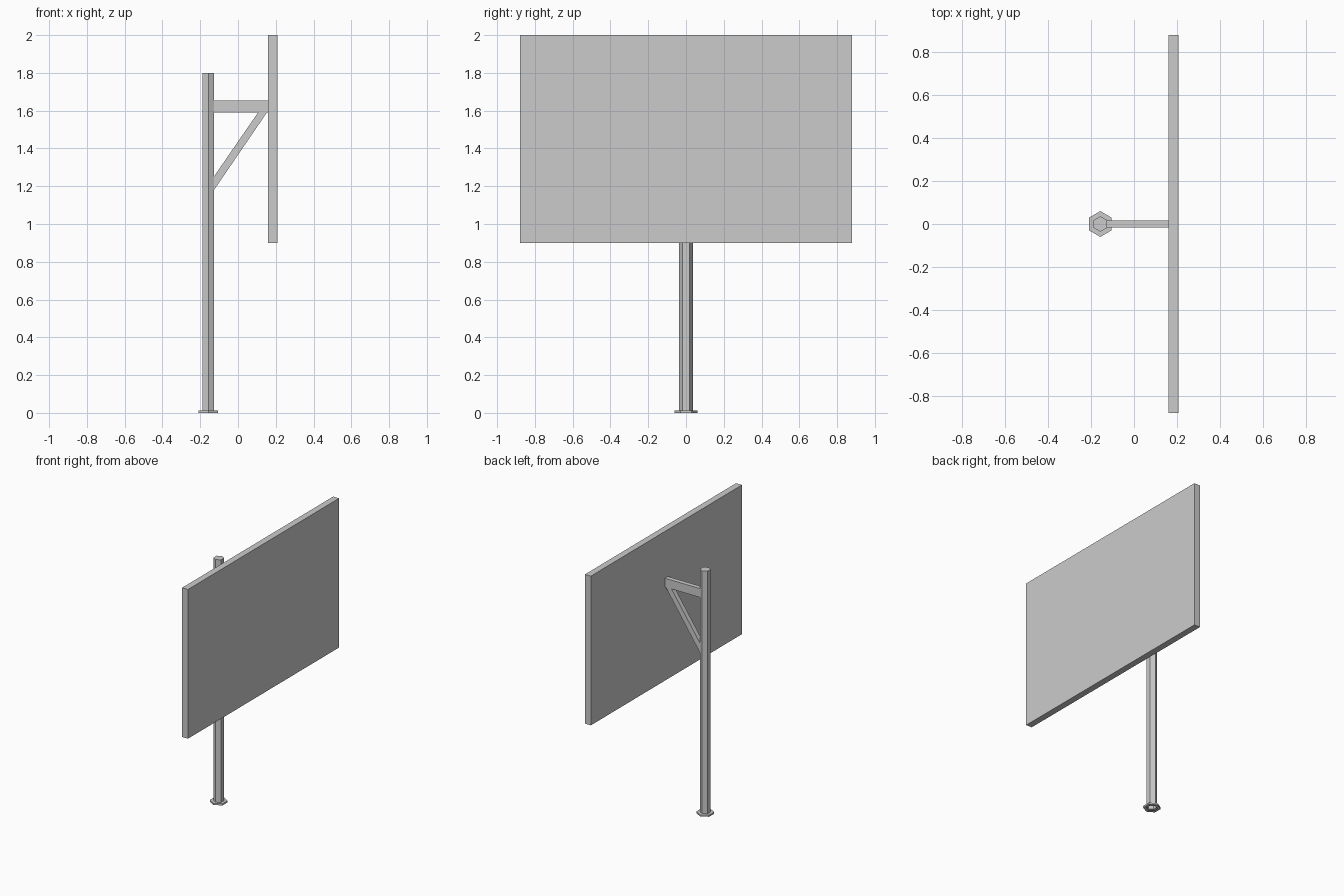
import bpy, bmesh, math

if "Cube" in bpy.data.objects:
    bpy.data.objects.remove(bpy.data.objects["Cube"])

POLE_X = -0.157


def finish(name, bm):
    bmesh.ops.recalc_face_normals(bm, faces=bm.faces)
    me = bpy.data.meshes.new(name)
    bm.to_mesh(me)
    bm.free()
    ob = bpy.data.objects.new(name, me)
    bpy.context.collection.objects.link(ob)
    return ob


def slab(name, profile, half):
    """Extrude an xz profile along y, from -half to +half."""
    bm = bmesh.new()
    face = bm.faces.new([bm.verts.new((x, -half, z)) for x, z in profile])
    ext = bmesh.ops.extrude_face_region(bm, geom=[face], use_keep_orig=True)
    moved = [g for g in ext["geom"] if isinstance(g, bmesh.types.BMVert)]
    bmesh.ops.translate(bm, verts=moved, vec=(0, 2 * half, 0))
    return finish(name, bm)


def hex_ring(bm, radius, z):
    return [bm.verts.new((POLE_X + radius * math.sin(i * math.pi / 3),
                          radius * math.cos(i * math.pi / 3), z)) for i in range(6)]


# Hexagonal pole with a flared foot plate, hollow underneath
bm = bmesh.new()
rings = [hex_ring(bm, r, z) for r, z in
         [(0.036, 0), (0.06, 0), (0.06, 0.012), (0.036, 0.012), (0.036, 1.8)]]
for a, b in zip(rings, rings[1:]):
    for i in range(6):
        j = (i + 1) % 6
        bm.faces.new((a[i], a[j], b[j], b[i]))
bm.faces.new(rings[-1])
finish("pole", bm)

# Horizontal arm and diagonal brace
slab("support_arm", [(-0.127, 1.59), (0.16, 1.59), (0.16, 1.655), (-0.127, 1.655)], 0.017)
slab("diagonal_brace", [(-0.127, 1.18), (0.153, 1.59), (0.106, 1.59), (-0.127, 1.252)], 0.017)

# Display board
slab("board", [(0.16, 0.9), (0.208, 0.9), (0.208, 2.0), (0.16, 2.0)], 0.88)
